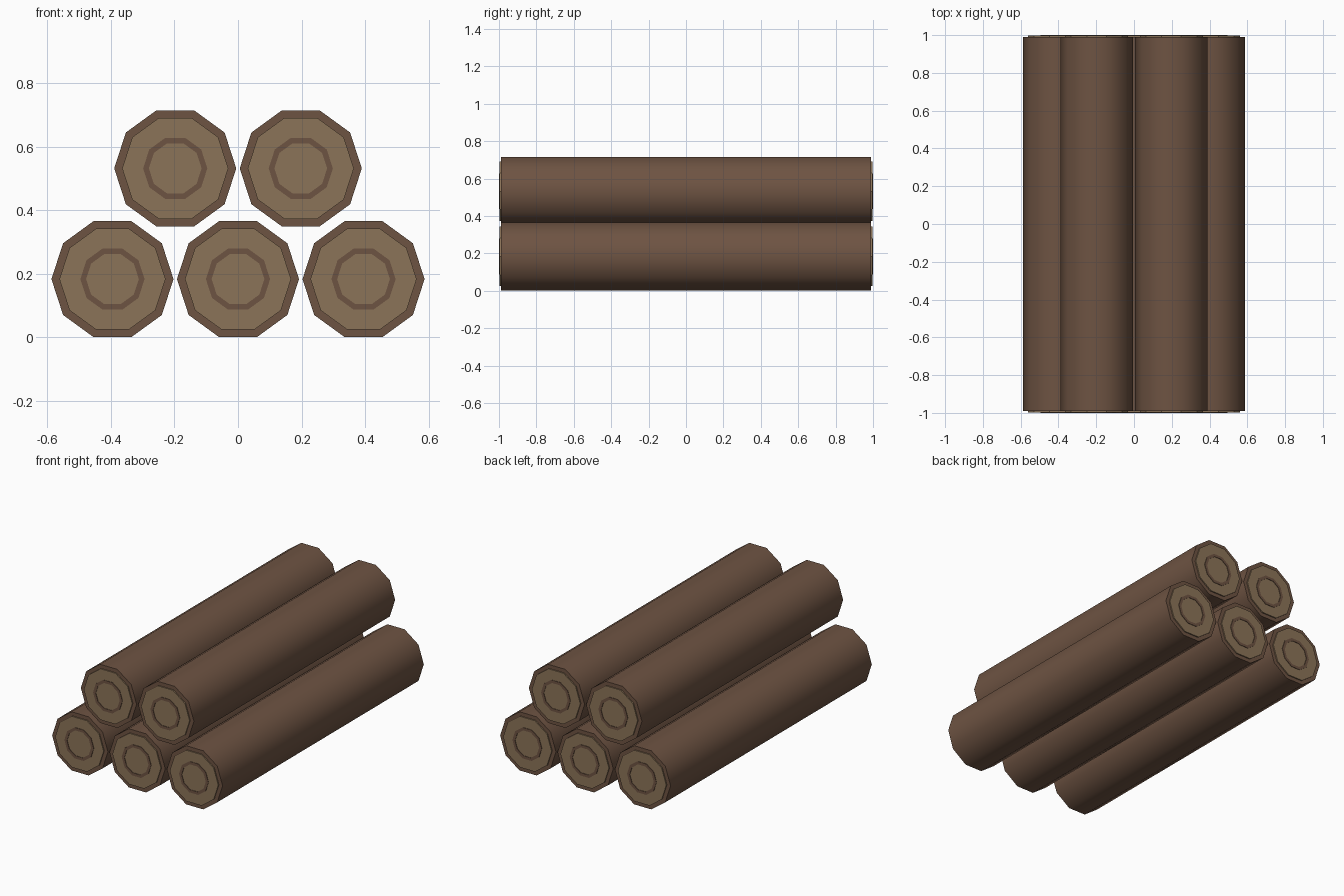
import bpy, bmesh, math

if "Cube" in bpy.data.objects:
    bpy.data.objects.remove(bpy.data.objects["Cube"])

SIDES = 10
R = 0.192
APOTHEM = R * math.cos(math.pi / SIDES)
PITCH = 0.395


def material(name, rgb):
    m = bpy.data.materials.new(name)
    m.diffuse_color = (*rgb, 1)
    m.use_nodes = True
    m.node_tree.nodes["Principled BSDF"].inputs["Base Color"].default_value = m.diffuse_color
    return m


bark = material("bark", (0.155, 0.087, 0.055))
wood = material("cut_wood", (0.26, 0.175, 0.098))


def lathe(name, profile, mat, loc, closed=False):
    """Revolve (radius, y) points round the y axis; open ends are capped."""
    bm = bmesh.new()
    rings = [[bm.verts.new((r * math.cos(2 * math.pi * i / SIDES), y,
                            r * math.sin(2 * math.pi * i / SIDES)))
              for i in range(SIDES)] for r, y in profile]
    pairs = list(zip(rings, rings[1:]))
    if closed:
        pairs.append((rings[-1], rings[0]))
    else:
        bm.faces.new(rings[0])
        bm.faces.new(rings[-1])
    for a, b in pairs:
        for i in range(SIDES):
            j = (i + 1) % SIDES
            bm.faces.new((a[i], a[j], b[j], b[i]))
    bmesh.ops.recalc_face_normals(bm, faces=bm.faces)
    me = bpy.data.meshes.new(name)
    bm.to_mesh(me)
    bm.free()
    me.materials.append(mat)
    ob = bpy.data.objects.new(name, me)
    ob.location = loc
    bpy.context.collection.objects.link(ob)
    return ob


def log(name, x, z):
    # Bark trunk, smooth around its length
    trunk = lathe(name + "_bark", [(R, -0.99), (R, 0.99)], bark, (x, 0, z))
    bpy.ops.object.select_all(action='DESELECT')
    trunk.select_set(True)
    bpy.context.view_layer.objects.active = trunk
    bpy.ops.object.shade_smooth_by_angle(angle=math.radians(40))
    # Cut face and growth ring at each end
    for s, end in ((-1, "front"), (1, "back")):
        lathe(f"{name}_{end}_cut_face", [(0.167, s * 0.985), (0.167, s * 0.997)],
              wood, (x, 0, z))
        lathe(f"{name}_{end}_growth_ring",
              [(0.101, s * 0.99), (0.101, s * 1.0), (0.083, s * 1.0), (0.083, s * 0.99)],
              bark, (x, 0, z), closed=True)


# Three logs below, two resting on top
for i, x in enumerate((-PITCH, 0, PITCH)):
    log(f"bottom_log_{i + 1}", x, APOTHEM + 0.001)
for i, x in enumerate((-PITCH / 2, PITCH / 2)):
    log(f"top_log_{i + 1}", x, 0.532)
